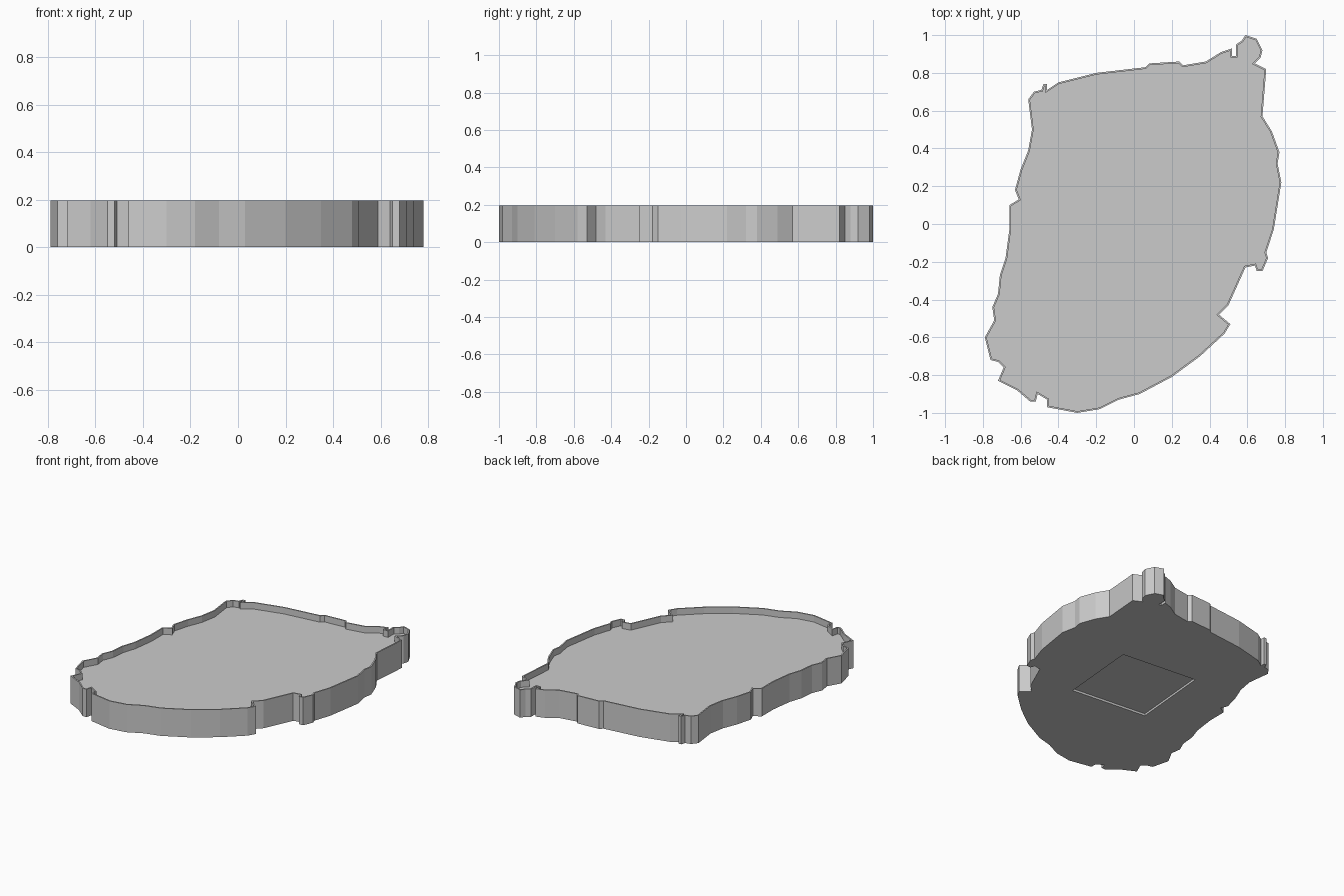
import bpy
import bmesh
import math
from mathutils import Matrix

HEIGHT = 0.195
RIM_DEPTH = 0.045
RIM_WIDTH = 0.009
RECESS_DEPTH = 0.015
RECESS_SIZE = 0.56

# Start from a scene without the default cube
default_cube = bpy.data.objects.get("Cube")
if default_cube:
    bpy.data.objects.remove(default_cube, do_unlink=True)


def make_material(name, colour):
    material = bpy.data.materials.new(name)
    material.use_nodes = True
    material.diffuse_color = colour
    shader = material.node_tree.nodes["Principled BSDF"]
    shader.inputs["Base Color"].default_value = colour
    return material


def make_object(name, mesh_builder, material):
    mesh = bpy.data.meshes.new(name)
    bm = bmesh.new()
    mesh_builder(bm)
    bmesh.ops.recalc_face_normals(bm, faces=bm.faces[:])
    bm.to_mesh(mesh)
    bm.free()
    mesh.materials.append(material)
    obj = bpy.data.objects.new(name, mesh)
    bpy.context.scene.collection.objects.link(obj)
    return obj


# Ragged outline in hundredths, clockwise from the back left corner
back_edge = [(-56, 66), (-53, 70), (-49, 71), (-48, 74), (-46, 74), (-46, 71),
             (-40, 75), (-20, 80), (6, 83), (8, 85), (24, 86), (26, 84),
             (38, 86), (46, 91), (52, 93), (52, 89), (54, 89), (54, 95),
             (57, 97), (59, 100), (65, 98), (68, 92), (67, 88), (64, 85)]
right_edge = [(70, 82), (68, 57), (73, 49), (77, 38), (76, 32), (78, 22),
              (74, -3), (70, -15), (71, -18), (68, -25), (65, -25),
              (64, -22), (59, -23), (50, -43), (45, -48), (51, -53)]
front_edge = [(48, -58), (35, -70), (20, -81), (3, -90), (-8, -93),
              (-18, -98), (-30, -100), (-46, -97), (-46, -93), (-51, -90),
              (-52, -94), (-55, -94), (-62, -88), (-72, -83), (-69, -76),
              (-72, -73), (-76, -72)]
left_edge = [(-79, -60), (-74, -51), (-75, -44), (-72, -37), (-71, -27),
             (-68, -18), (-66, -3), (-66, 10), (-61, 13), (-63, 18),
             (-60, 29), (-56, 39), (-54, 50)]


def build_tray(bm):
    # Outline face, extruded upward into a slab
    outline = back_edge + right_edge + front_edge + left_edge
    corners = [bm.verts.new((x / 100, y / 100, 0)) for x, y in reversed(outline)]
    base = bm.faces.new(corners)
    extruded = bmesh.ops.extrude_face_region(bm, geom=[base], use_keep_orig=True)
    top_verts = [g for g in extruded["geom"] if isinstance(g, bmesh.types.BMVert)]
    top = next(g for g in extruded["geom"] if isinstance(g, bmesh.types.BMFace))
    bmesh.ops.translate(bm, verts=top_verts, vec=(0, 0, HEIGHT))
    bmesh.ops.recalc_face_normals(bm, faces=bm.faces[:])

    # Thin rim around a sunken floor
    bmesh.ops.inset_region(bm, faces=[top], thickness=RIM_WIDTH,
                           use_even_offset=True)
    rim_verts = list(top.verts)
    sunk = bmesh.ops.extrude_face_region(bm, geom=[top])
    floor_verts = [g for g in sunk["geom"] if isinstance(g, bmesh.types.BMVert)]
    if top.is_valid and set(top.verts) == set(rim_verts):
        bmesh.ops.delete(bm, geom=[top], context="FACES_ONLY")
    bmesh.ops.translate(bm, verts=floor_verts, vec=(0, 0, -RIM_DEPTH))


def build_recess_cutter(bm):
    turn = Matrix.Rotation(math.radians(-5), 4, "Z")
    size = Matrix.Diagonal((RECESS_SIZE, RECESS_SIZE, RECESS_DEPTH * 2, 1))
    bmesh.ops.create_cube(bm, size=1, matrix=turn @ size)


grey = make_material("plain grey", (0.6, 0.6, 0.6, 1))
tray = make_object("tray", build_tray, grey)

# Shallow square recess under the tray
cutter = make_object("recess_cutter", build_recess_cutter, grey)
cutter.hide_render = True
recess = tray.modifiers.new("square recess", "BOOLEAN")
recess.operation = "DIFFERENCE"
recess.solver = "EXACT"
recess.object = cutter
bpy.context.view_layer.objects.active = tray
bpy.ops.object.modifier_apply(modifier=recess.name)
bpy.data.objects.remove(cutter, do_unlink=True)
